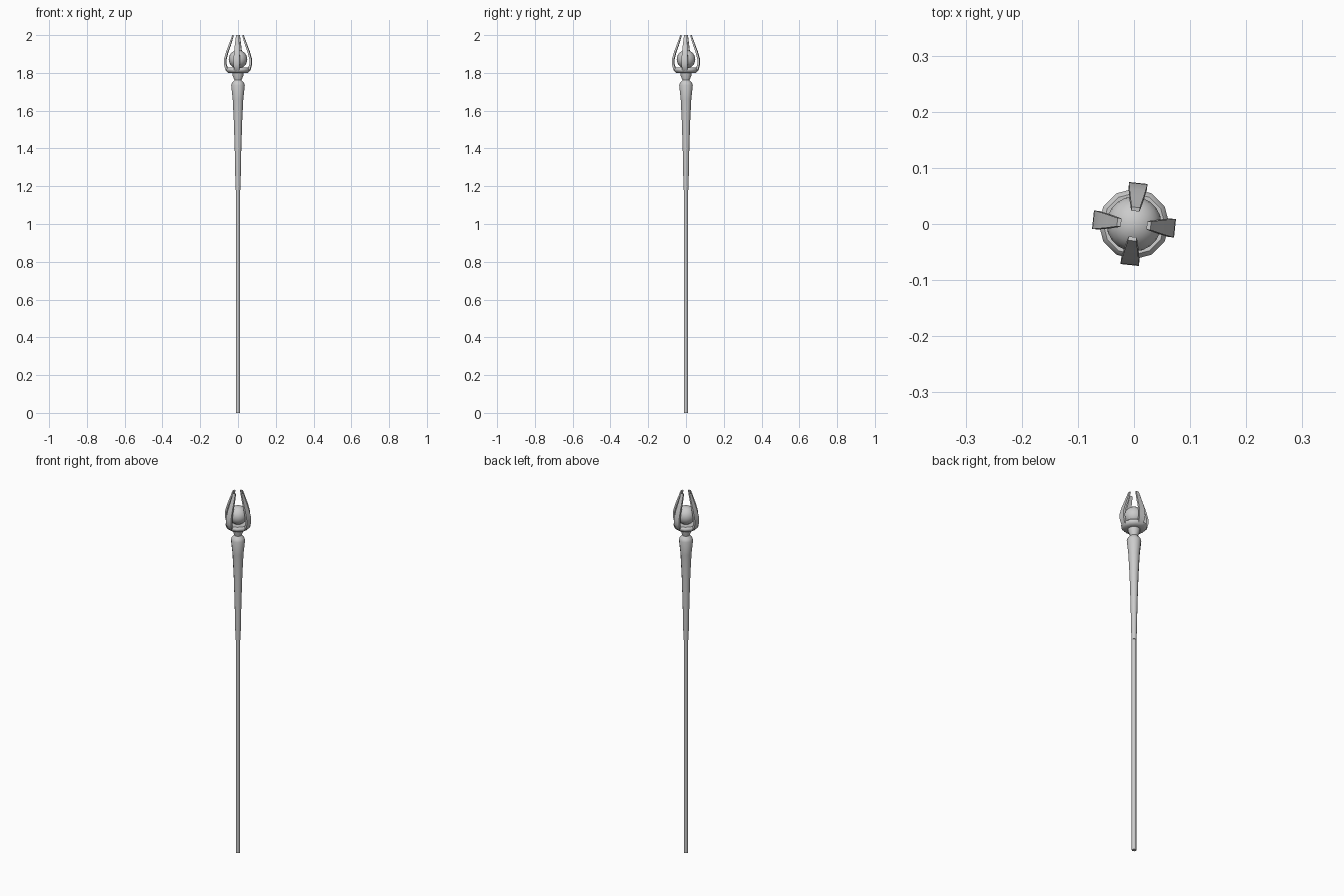
import bpy, bmesh
from math import sin, cos, pi, radians

if "Cube" in bpy.data.objects:
    bpy.data.objects.remove(bpy.data.objects["Cube"])


def make_object(name, bm, angle=40):
    bmesh.ops.recalc_face_normals(bm, faces=bm.faces)
    mesh = bpy.data.meshes.new(name)
    bm.to_mesh(mesh)
    bm.free()
    ob = bpy.data.objects.new(name, mesh)
    bpy.context.collection.objects.link(ob)
    bpy.ops.object.select_all(action='DESELECT')
    ob.select_set(True)
    bpy.context.view_layer.objects.active = ob
    bpy.ops.object.shade_smooth_by_angle(angle=radians(angle))
    return ob


def loft(bm, rings, closed=False):
    """Skin a list of vertex loops; cap the ends unless the path is closed."""
    vs = [[bm.verts.new(p) for p in r] for r in rings]
    n = len(vs[0])
    pairs = list(zip(vs, vs[1:])) + ([(vs[-1], vs[0])] if closed else [])
    for a, b in pairs:
        for i in range(n):
            j = (i + 1) % n
            bm.faces.new((a[i], a[j], b[j], b[i]))
    if not closed:
        bm.faces.new(vs[0])
        bm.faces.new(vs[-1])


def lathe(name, profile, sides, closed=False, angle=50):
    bm = bmesh.new()
    loft(bm, [[(r * cos(2 * pi * i / sides), r * sin(2 * pi * i / sides), z)
               for i in range(sides)] for r, z in profile], closed)
    return make_object(name, bm, angle)


# Long pole
lathe("pole", [(0.011, 0), (0.011, 1.22)], 10)

# Flared grip, with the neck that carries the head
lathe("flared_grip", [(0.0125, 1.18), (0.0145, 1.25), (0.017, 1.38), (0.022, 1.54),
                      (0.028, 1.66), (0.036, 1.735), (0.031, 1.748), (0.019, 1.762)], 12)
lathe("neck", [(0.018, 1.75), (0.02, 1.765), (0.03, 1.79), (0.03, 1.803)], 12)

# Dish below the orb
lathe("dish", [(0.03, 1.80), (0.052, 1.80), (0.063, 1.812), (0.063, 1.82),
               (0.055, 1.828), (0.03, 1.826)], 12)

# Orb
bm = bmesh.new()
bmesh.ops.create_uvsphere(bm, u_segments=20, v_segments=12, radius=0.049)
bmesh.ops.translate(bm, verts=bm.verts, vec=(0, 0, 1.872))
make_object("orb", bm)

# Four claws: inner radius, inner z, outer radius, outer z, half width
CLAW = [(0.046, 1.822, 0.05, 1.803, 0.012), (0.056, 1.827, 0.065, 1.814, 0.014),
        (0.063, 1.85, 0.0735, 1.846, 0.0165), (0.062, 1.873, 0.0725, 1.875, 0.0165),
        (0.053, 1.908, 0.062, 1.912, 0.0145), (0.040, 1.943, 0.049, 1.947, 0.012),
        (0.031, 1.972, 0.039, 1.974, 0.0095), (0.023, 1.999, 0.030, 2.0, 0.0075)]
for k in range(4):
    a = radians(-6 + 90 * k)
    rings = []
    for ri, zi, ro, zo, w in CLAW:
        loop = [(ri, -w, zi), (ro, -w, zo), (ro, w, zo), (ri, w, zi)]
        rings.append([(x * cos(a) - y * sin(a), x * sin(a) + y * cos(a), z)
                      for x, y, z in loop])
    bm = bmesh.new()
    loft(bm, rings)
    make_object(f"claw_{k + 1}", bm)
